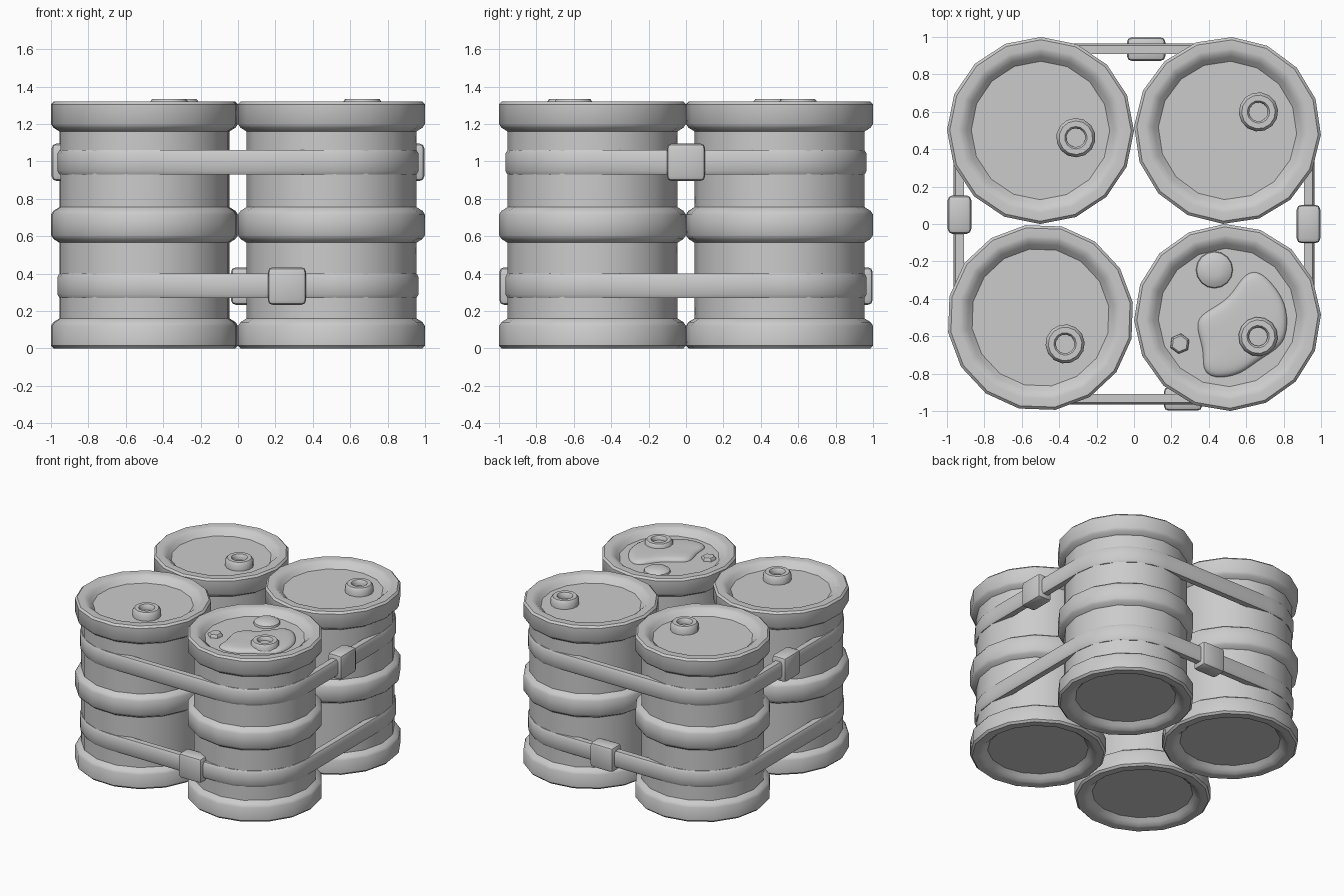
import bpy, bmesh
from math import sin, cos, pi, radians

if "Cube" in bpy.data.objects:
    bpy.data.objects.remove(bpy.data.objects["Cube"])


def finish(name, bm, loc=(0, 0, 0), angle=42):
    bmesh.ops.recalc_face_normals(bm, faces=bm.faces)
    me = bpy.data.meshes.new(name)
    bm.to_mesh(me)
    bm.free()
    ob = bpy.data.objects.new(name, me)
    bpy.context.collection.objects.link(ob)
    ob.location = loc
    bpy.ops.object.select_all(action='DESELECT')
    ob.select_set(True)
    bpy.context.view_layer.objects.active = ob
    bpy.ops.object.shade_smooth_by_angle(angle=radians(angle))
    return ob


def bridge(bm, rings):
    for a, b in zip(rings, rings[1:]):
        n = len(a)
        for i in range(n):
            j = (i + 1) % n
            bm.faces.new((a[i], a[j], b[j], b[i]))


def lathe(name, profile, sides, loc, rot=0.0, cap_start=True, cap_end=True):
    bm = bmesh.new()
    rings = [[bm.verts.new((r * cos(rot + 2 * pi * i / sides),
                            r * sin(rot + 2 * pi * i / sides), z))
              for i in range(sides)] for r, z in profile]
    bridge(bm, rings)
    if cap_start:
        bm.faces.new(rings[0])
    if cap_end:
        bm.faces.new(rings[-1])
    return finish(name, bm, loc)


H, LID = 1.32, 1.27

# Barrel half profile from the recessed bottom up to the middle hoop, then mirrored
half = [(0.37, 0.05), (0.395, 0.025), (0.42, 0.004), (0.44, 0.0), (0.485, 0.0),
        (0.5, 0.015), (0.5, 0.12), (0.487, 0.14), (0.455, 0.16),
        (0.455, 0.565), (0.487, 0.585), (0.5, 0.605)]
barrel_profile = half + [(r, H - z) for r, z in reversed(half)]

bung_profile = [(0.105, LID - 0.005), (0.105, LID + 0.045), (0.09, LID + 0.064),
                (0.06, LID + 0.064), (0.05, LID + 0.052), (0.05, LID + 0.02)]

# Four barrels, each turned differently, with a bung on the lid
for label, x, y, turn in (("back_left", -0.5, 0.5, -11.5), ("back_right", 0.5, 0.5, 31),
                          ("front_left", -0.5, -0.5, -47), ("front_right", 0.5, -0.5, -32)):
    t = radians(turn)
    lathe("barrel_" + label, barrel_profile, 16, (x, y, 0), t + pi / 16)
    lathe("bung_" + label, bung_profile, 14,
          (x + 0.193 * cos(t), y + 0.193 * sin(t), 0), t, cap_start=False)

# Two straps wrapped round the group
section = [(0.41, -0.065), (0.455, -0.065), (0.466, -0.045),
           (0.466, 0.045), (0.455, 0.065), (0.41, 0.065)]
SEG = 6
for name, z in (("upper_strap", 0.995), ("lower_strap", 0.335)):
    bm = bmesh.new()
    rings = []
    for q, (cx, cy) in enumerate(((0.5, 0.5), (-0.5, 0.5), (-0.5, -0.5), (0.5, -0.5))):
        for i in range(SEG + 1):
            a = pi / 2 * (q + i / SEG)
            rings.append([bm.verts.new((cx + r * cos(a), cy + r * sin(a), h))
                          for r, h in section])
    bridge(bm, rings + [rings[0]])
    finish(name, bm, (0, 0, z), 35)

# Strap buckles
for name, loc, along_x in (("buckle_right", (0.933, 0.0, 0.995), False),
                           ("buckle_left", (-0.933, 0.05, 0.995), False),
                           ("buckle_back", (0.065, 0.935, 0.333), True),
                           ("buckle_front", (0.262, -0.935, 0.333), True)):
    bm = bmesh.new()
    bmesh.ops.create_cube(bm, size=1)
    size = (0.205, 0.126, 0.2) if along_x else (0.126, 0.205, 0.2)
    bmesh.ops.scale(bm, vec=size, verts=bm.verts)
    bmesh.ops.bevel(bm, geom=bm.edges[:], offset=0.025, segments=2,
                    profile=0.5, affect='EDGES')
    finish(name, bm, loc, 35)

# Spilled puddle on the front right lid
outline = [(.66, -.25), (.757, -.35), (.815, -.457), (.81, -.62), (.735, -.68),
           (.645, -.735), (.565, -.80), (.43, -.82), (.37, -.77), (.387, -.67),
           (.325, -.52), (.415, -.46), (.52, -.40), (.58, -.286)]
cx, cy = 0.6, -0.57
bm = bmesh.new()
rings = [[bm.verts.new(((x - cx) * s, (y - cy) * s, h)) for x, y in outline]
         for s, h in ((1.04, -0.005), (1.03, 0.012), (0.9, 0.03), (0.5, 0.034))]
bridge(bm, rings)
mid = bm.verts.new((0, 0, 0.034))
for i in range(len(outline)):
    bm.faces.new((rings[-1][i], rings[-1][(i + 1) % len(outline)], mid))
puddle = finish("puddle", bm, (cx, cy, LID), 60)
sub = puddle.modifiers.new("Round", 'SUBSURF')
sub.levels = sub.render_levels = 2

# Two loose drops beside the puddle
lathe("large_drop", [(0.1, LID - 0.005), (0.095, LID + 0.015), (0.07, LID + 0.03),
                     (0.035, LID + 0.037)], 16, (0.43, -0.245, 0), cap_start=False)
lathe("small_drop", [(0.055, LID - 0.005), (0.053, LID + 0.015), (0.043, LID + 0.024)],
      6, (0.245, -0.64, 0), 0.4, cap_start=False)
